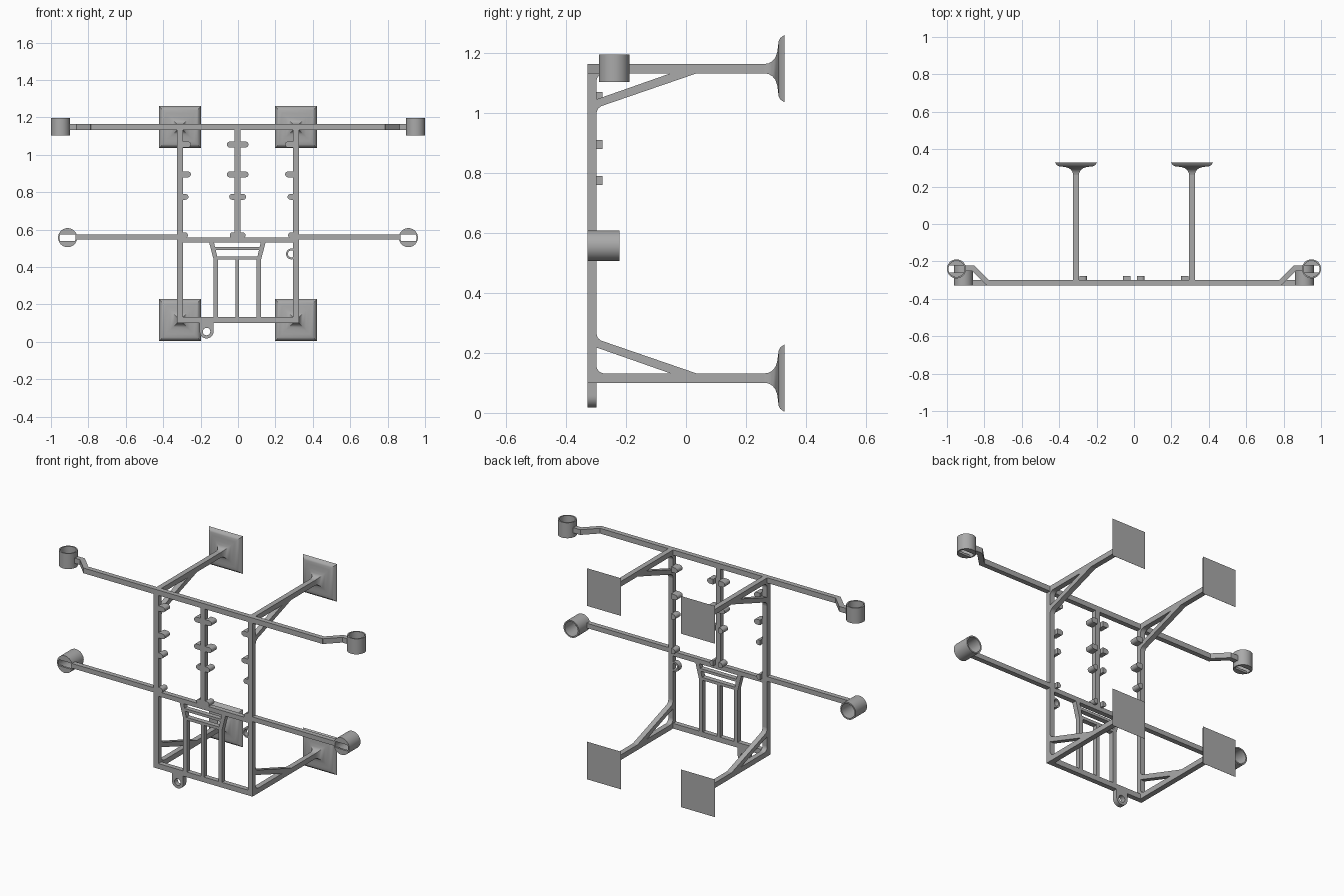
import bpy
import bmesh
from math import sin, cos, pi, asin, radians

if "Cube" in bpy.data.objects:
    bpy.data.objects.remove(bpy.data.objects["Cube"], do_unlink=True)

grey = bpy.data.materials.new("plain grey")
grey.use_nodes = True
grey.diffuse_color = (0.4, 0.4, 0.4, 1)
grey.node_tree.nodes["Principled BSDF"].inputs["Base Color"].default_value = (0.4, 0.4, 0.4, 1)

parts = []
FRONT, BACK = -0.328, -0.299     # depth of the flat frame
POST = 0.31                      # side post position
HALF = 0.0155                    # half thickness of main bars
TOP, LOW = 1.148, 0.116          # centre heights of the legs
SIDES = ((1, "left"), (-1, "right"))


def loft(name, rings, wrap=False):
    """Skin a list of equal-length point loops; cap the ends unless wrapped."""
    bm = bmesh.new()
    loops = [[bm.verts.new(p) for p in ring] for ring in rings]
    pairs = list(zip(loops, loops[1:])) + ([(loops[-1], loops[0])] if wrap else [])
    for a, b in pairs:
        for i in range(len(a)):
            j = (i + 1) % len(a)
            bm.faces.new((a[i], a[j], b[j], b[i]))
    if not wrap:
        bm.faces.new(loops[0])
        bm.faces.new(loops[-1])
    bmesh.ops.recalc_face_normals(bm, faces=bm.faces)
    mesh = bpy.data.meshes.new(name)
    bm.to_mesh(mesh)
    bm.free()
    mesh.materials.append(grey)
    obj = bpy.data.objects.new(name, mesh)
    bpy.context.collection.objects.link(obj)
    parts.append(obj)


def place(axis, u, v, d):
    """Outline point (u, v) at depth d along the axis."""
    return {"x": (d, u, v), "y": (u, d, v), "z": (u, v, d)}[axis]


def prism(name, axis, outline, lo, hi):
    loft(name, [[place(axis, u, v, d) for u, v in outline] for d in (lo, hi)])


def box(name, x0, x1, z0, z1, y0=FRONT, y1=BACK):
    prism(name, "y", [(x0, z0), (x1, z0), (x1, z1), (x0, z1)], y0, y1)


def arc(u, v, r, a0, a1, n):
    return [(u + r * cos(a0 + (a1 - a0) * i / n), v + r * sin(a0 + (a1 - a0) * i / n))
            for i in range(n + 1)]


def tube(name, axis, u, v, r_in, r_out, lo, hi, tab=0):
    """Ring along an axis; tab extends its upper half into a straight-sided lug."""
    inner = arc(u, v, r_in, 0, 2 * pi, 40)[:-1]
    outer = arc(u, v, r_out, 0, 2 * pi, 40)[:-1]
    if tab:
        for i in range(21):
            c, s = cos(i * pi / 20), sin(i * pi / 20)
            k = min(r_out / max(abs(c), 1e-6), tab / max(s, 1e-6))
            outer[i] = (u + c * k, v + s * k)
    loft(name, [[place(axis, *p, d) for p in loop]
                for loop, d in ((inner, lo), (outer, lo), (outer, hi), (inner, hi))], True)


def cup(name, axis, u, v, lo, hi):
    """Thin round holder whose floor is split by a wide slot."""
    tube(name + "_wall", axis, u, v, 0.043, 0.051, lo, hi)
    a = asin(0.018 / 0.045)
    for k, label in enumerate(("a", "b")):
        prism(name + "_floor_" + label, axis,
              arc(u, v, 0.045, a + k * pi, pi - a + k * pi, 20), lo, lo + 0.012)


def path_bar(name, path, z0, z1, half):
    """Bar following x positions with front edge y, at constant thickness."""
    loft(name, [[(x + s, y - half, z0), (x - s, y + half, z0),
                 (x - s, y + half, z1), (x + s, y - half, z1)] for x, y, s in path])


# Flat frame: cross bars, posts
box("top_bar", -0.787, 0.787, TOP - HALF, TOP + HALF)
box("bottom_bar", -POST, POST, LOW - HALF, LOW + HALF)
box("middle_bar", -POST, POST, 0.532, 0.559)
box("centre_post", -0.018, 0.013, 0.54, TOP)

for s, side in SIDES:
    box(side + "_post", s * POST - HALF, s * POST + HALF, LOW - HALF, TOP + HALF)
    # Side arms and slotted holders
    box(side + "_lower_arm", *sorted((s * POST, s * 0.868)), 0.547, 0.575)
    path_bar(side + "_upper_arm",
             [(s * 0.782, -0.3135, s * 0.006), (s * 0.858, -0.2375, s * 0.006),
              (s * 0.906, -0.2375, 0)], TOP - HALF, TOP + HALF, 0.0145)
    cup(side + "_upper_holder", "z", s * 0.949, -0.24, 1.104, 1.196)
    cup(side + "_lower_holder", "y", s * 0.911, 0.557, FRONT, -0.222)

    # Legs, flared feet, braces and corner fillets
    for z, up, level in ((TOP, 1, "upper"), (LOW, -1, "lower")):
        name = f"{side}_{level}_"
        x = s * POST
        box(name + "leg", x - HALF, x + HALF, z - HALF, z + HALF, FRONT, 0.28)
        flare = [(0.262, 0.0155), (0.276, 0.018), (0.288, 0.025), (0.298, 0.037),
                 (0.304, 0.054), (0.307, 0.075), (0.309, 0.092), (0.314, 0.102),
                 (0.322, 0.108), (0.328, 0.112)]
        loft(name + "foot", [[(x + a * h, y, z + b * h) for a, b in
                              ((-1, -1), (1, -1), (1, 1), (-1, 1))] for y, h in flare])
        brace = [(BACK - 0.005, 0.104), (-0.047, 0.014), (0.04, 0.014), (-0.283, 0.125),
                 (-0.292, 0.132), (-0.297, 0.141), (BACK, 0.153), (BACK - 0.005, 0.153)]
        prism(name + "brace", "x", [(y, z - up * d) for y, d in brace],
              x - HALF, x + HALF)
        fillet = [(BACK, HALF)] + arc(BACK + 0.028, HALF + 0.028, 0.028, pi, 1.5 * pi, 8)
        prism(name + "corner", "x", [(y, z - up * d) for y, d in fillet],
              x - HALF, x + HALF)

# Rounded pegs along the three posts
rows = ((1.055, 0.058), (0.895, 0.058), (0.775, 0.045), (0.57, 0.042))
for start, way, label in ((-POST, 1, "right_post"), (-0.002, -1, "centre_right"),
                          (-0.002, 1, "centre_left"), (POST, -1, "left_post")):
    for i, (z, reach) in enumerate(rows):
        tip = start + way * reach
        outline = [(start, z - HALF)] + [
            (tip + way * (u - HALF), v) for u, v in arc(0, z, HALF, -pi / 2, pi / 2, 10)
        ] if way > 0 else [(start, z - HALF)] + [
            (tip - (u - HALF), v) for u, v in arc(0, z, HALF, -pi / 2, pi / 2, 10)]
        prism(f"{label}_peg_{i + 1}", "y", outline + [(start, z + HALF)], FRONT, BACK)
        # Rear stub of the peg
        inner = start + way * 0.018
        centre = tip - way * HALF
        stub = [(inner, z - HALF)] + [
            (centre + way * u, v) for u, v in arc(0, z, HALF, -pi / 2, pi / 2, 10)
        ] + [(inner, z + HALF)]
        prism(f"{label}_stub_{i + 1}", "y", stub, BACK - 0.004, -0.279)

# Lower grille: slats, rungs and slanted shoulders
for x, w, label in ((-0.119, 0.012, "right"), (-0.004, 0.009, "centre"), (0.112, 0.012, "left")):
    box(label + "_slat", x - w, x + w, LOW, 0.45)
box("lower_rung", -0.125, 0.118, 0.439, 0.456)
box("upper_rung", -0.128, 0.122, 0.490, 0.506)
for s, side in SIDES:
    shoulder = [(0.127, 0.54), (0.153, 0.54), (0.127, 0.44), (0.104, 0.44)]
    prism(side + "_shoulder", "y", [(s * u - 0.0035, v) for u, v in shoulder], FRONT, BACK)

# Eyelets
tube("lower_eyelet", "y", -0.168, 0.055, 0.02, 0.037, FRONT, BACK, tab=0.06)
tube("side_eyelet", "y", 0.286, 0.47, 0.019, 0.029, FRONT, BACK)

# Smooth rounded parts while keeping hard edges
bpy.ops.object.select_all(action="DESELECT")
for obj in parts:
    obj.select_set(True)
bpy.context.view_layer.objects.active = parts[0]
bpy.ops.object.shade_smooth_by_angle(angle=radians(30))
